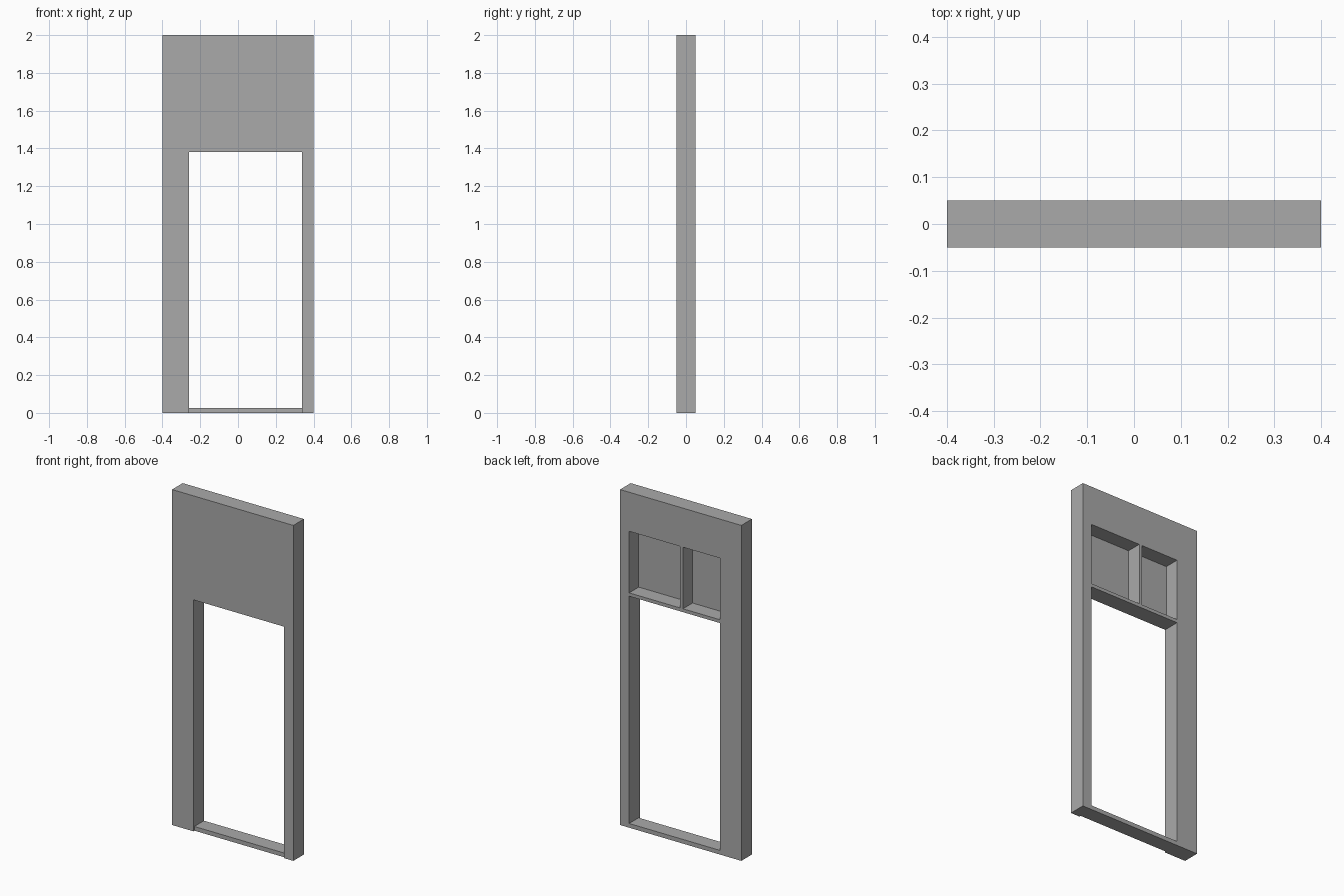
import bpy

old = bpy.data.objects.get("Cube")
if old:
    bpy.data.objects.remove(old, do_unlink=True)

# Plain grey finish
grey = bpy.data.materials.new("wall grey")
grey.use_nodes = True
colour = (0.4, 0.4, 0.4, 1)
grey.diffuse_color = colour
grey.node_tree.nodes["Principled BSDF"].inputs["Base Color"].default_value = colour


def box(name, x, y, z):
    """Axis-aligned box given its (low, high) span on each axis."""
    spans = (x, y, z)
    bpy.ops.mesh.primitive_cube_add(size=1, location=[(a + b) / 2 for a, b in spans])
    obj = bpy.context.object
    obj.name = name
    obj.scale = [b - a for a, b in spans]
    bpy.ops.object.transform_apply(location=True, rotation=True, scale=True)
    obj.data.materials.append(grey)
    return obj


def cut(target, cutter):
    """Subtract the cutter from the target and discard it."""
    cutter.hide_render = True
    mod = target.modifiers.new(cutter.name, 'BOOLEAN')
    mod.operation = 'DIFFERENCE'
    mod.solver = 'EXACT'
    mod.object = cutter
    bpy.context.view_layer.objects.active = target
    bpy.ops.object.modifier_apply(modifier=mod.name)
    bpy.data.objects.remove(cutter, do_unlink=True)


front, back = -0.05, 0.05
skin = front + 0.01          # inner side of the thin front sheet
door = (-0.26, 0.34)         # doorway span
through = (-0.2, 0.2)

# Wall panel with a doorway
wall = box("door_wall_panel", (-0.4, 0.4), (front, back), (0, 2))
cut(wall, box("doorway_cutter", door, through, (0.025, 1.38)))

# Sill set back behind the front sheet
cut(wall, box("sill_cutter", door, (-0.2, skin), (-0.1, 0.5)))

# Two niches in the back above the doorway, parted by a thin stud
for side, span in (("left", (0.005, door[1])), ("right", (door[0], -0.015))):
    cut(wall, box(side + "_niche_cutter", span, (skin, 0.2), (1.40, 1.767)))
